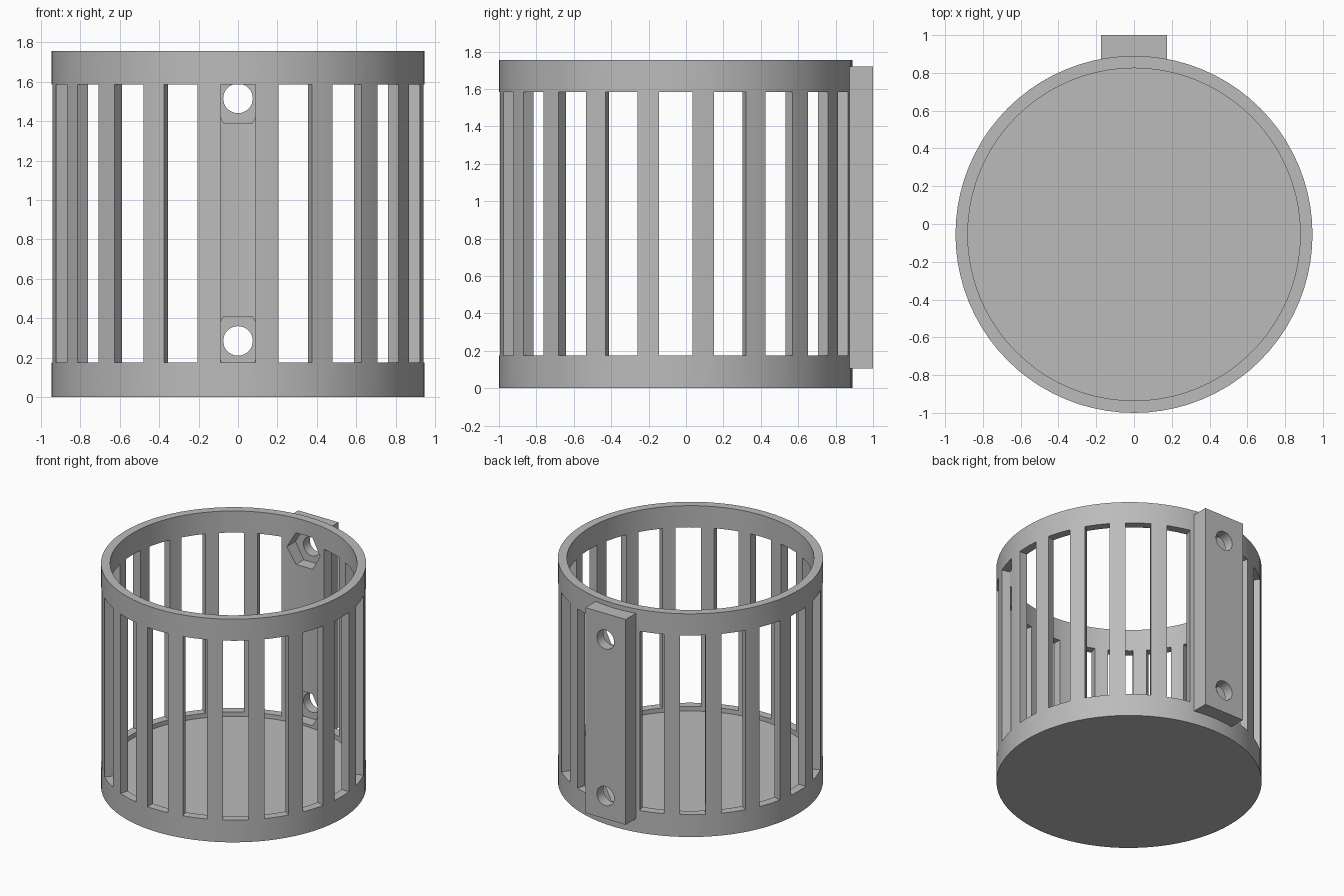
import bpy
import bmesh
import math
from mathutils import Matrix, Vector

if "Cube" in bpy.data.objects:
    bpy.data.objects.remove(bpy.data.objects["Cube"], do_unlink=True)

CENTRE_Y = -0.055
OUTER, INNER, HEIGHT, FLOOR = 0.945, 0.88, 1.755, 0.14
SLOT_LOW, SLOT_HIGH, SLOT_WIDTH, SLOTS = 0.175, 1.585, 0.18, 20
BOLT_HEIGHTS = (0.285, 1.515)

grey = bpy.data.materials.new("plain grey")
grey.use_nodes = True
grey.diffuse_color = (0.5, 0.5, 0.5, 1)
grey.node_tree.nodes["Principled BSDF"].inputs["Base Color"].default_value = (0.5, 0.5, 0.5, 1)


def make_object(name, bm):
    mesh = bpy.data.meshes.new(name)
    bm.to_mesh(mesh)
    bm.free()
    mesh.materials.append(grey)
    obj = bpy.data.objects.new(name, mesh)
    bpy.context.collection.objects.link(obj)
    return obj


def add_box(bm, low, high, turn=Matrix()):
    low, high = Vector(low), Vector(high)
    place = Matrix.Translation((low + high) / 2) @ Matrix.Diagonal((high - low).to_4d())
    bmesh.ops.create_cube(bm, size=1, matrix=turn @ place)


def add_cylinder(bm, radius, depth, sides, matrix):
    bmesh.ops.create_cone(bm, cap_ends=True, segments=sides, radius1=radius,
                          radius2=radius, depth=depth, matrix=matrix)


def combine(target, tool, operation):
    mod = target.modifiers.new(operation.lower(), "BOOLEAN")
    mod.operation = operation
    mod.solver = "EXACT"
    mod.object = tool
    bpy.context.view_layer.objects.active = target
    bpy.ops.object.modifier_apply(modifier=mod.name)
    bpy.data.objects.remove(tool, do_unlink=True)


# Cup: solid drum with a hollow above the floor
bm = bmesh.new()
add_cylinder(bm, OUTER, HEIGHT, 80, Matrix.Translation((0, CENTRE_Y, HEIGHT / 2)))
holder = make_object("slotted_holder", bm)

bm = bmesh.new()
add_cylinder(bm, INNER, 2, 80, Matrix.Translation((0, CENTRE_Y, FLOOR + 1)))
combine(holder, make_object("hollow_cutter", bm), "DIFFERENCE")

# Slots all round, except behind the mounting plate
bm = bmesh.new()
for i in range(SLOTS):
    if i == SLOTS // 2:
        continue
    turn = Matrix.Translation((0, CENTRE_Y, 0)) @ Matrix.Rotation(math.tau * i / SLOTS, 4, "Z")
    add_box(bm, (-SLOT_WIDTH / 2, -1.1, SLOT_LOW), (SLOT_WIDTH / 2, -0.75, SLOT_HIGH), turn)
combine(holder, make_object("slot_cutter", bm), "DIFFERENCE")

# Mounting plate on the back
bm = bmesh.new()
add_box(bm, (-0.175, 0.85, 0.105), (0.175, 1.0, 1.72))
combine(holder, make_object("mounting_plate", bm), "UNION")

# Bolt holes, with hexagonal nut pockets opening to the inside
lie_down = Matrix.Rotation(math.pi / 2, 4, "X")
point_sideways = Matrix.Rotation(math.pi / 6, 4, "Z")
for radius, sides, y, depth, spin in (
        (0.144, 6, 0.82, 0.2, point_sideways),
        (0.075, 32, 0.9, 0.4, Matrix())):
    bm = bmesh.new()
    for z in BOLT_HEIGHTS:
        add_cylinder(bm, radius, depth, sides,
                     Matrix.Translation((0, y, z)) @ lie_down @ spin)
    combine(holder, make_object("bolt_cutter", bm), "DIFFERENCE")

# Soft curves, crisp edges
bpy.ops.object.select_all(action="DESELECT")
holder.select_set(True)
bpy.context.view_layer.objects.active = holder
bpy.ops.object.shade_smooth_by_angle(angle=math.radians(20))
